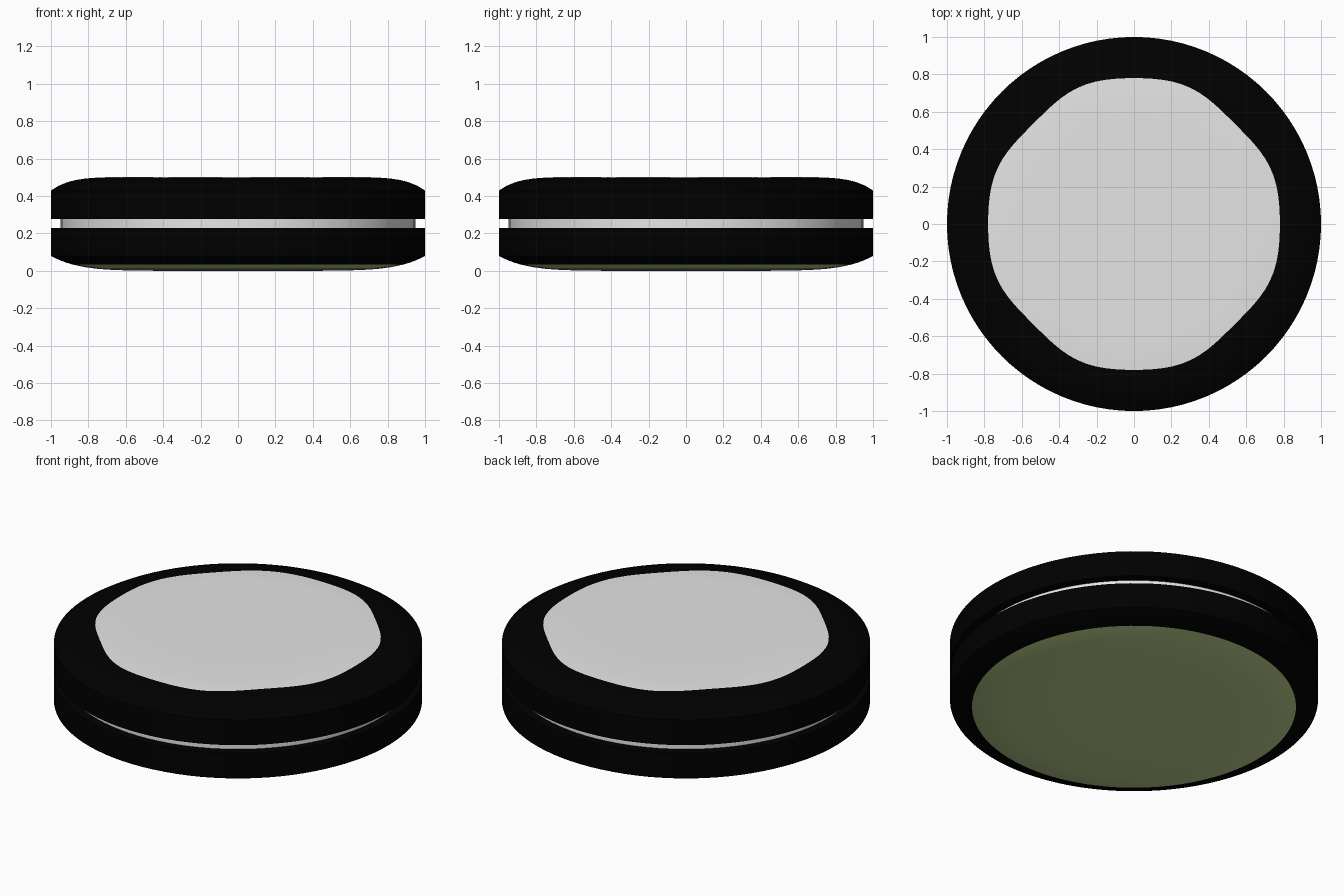
import bpy
import bmesh
from math import cos, sin, tau

if "Cube" in bpy.data.objects:
    bpy.data.objects.remove(bpy.data.objects["Cube"])

SEGMENTS = 96


def material(name, rgb):
    mat = bpy.data.materials.new(name)
    mat.use_nodes = True
    mat.diffuse_color = (*rgb, 1)
    mat.node_tree.nodes["Principled BSDF"].inputs["Base Color"].default_value = (*rgb, 1)
    return mat


black = material("black_casing", (0, 0, 0))
white = material("off_white", (0.79, 0.79, 0.79))
olive = material("olive_green", (0.50, 0.63, 0.27))


# Crown and base curves of the two shells, as height over radius
def crown(r):
    return 0.503 - 0.073 * r ** 10


def base(r):
    return 0.08 * r ** 7


# Outline of the top panel: a softened eight-sided shape
def soft_octagon(a):
    return 0.779 + 0.01 * cos(4 * a) - 0.009 * cos(8 * a)


def round_panel(a):
    return 0.88


def lathe(name, rings, mat, closed=False):
    """Each ring is a function of the angle giving (radius, height)."""
    bm = bmesh.new()
    loops = []
    for ring in rings:
        loop = []
        for i in range(SEGMENTS):
            a = tau * i / SEGMENTS
            r, z = ring(a)
            loop.append(bm.verts.new((r * cos(a), r * sin(a), z)))
        loops.append(loop)
    pairs = list(zip(loops, loops[1:]))
    if closed:
        pairs.append((loops[-1], loops[0]))
    else:
        bm.faces.new(loops[0])
        bm.faces.new(loops[-1])
    for lower, upper in pairs:
        for i in range(SEGMENTS):
            j = (i + 1) % SEGMENTS
            bm.faces.new((lower[i], lower[j], upper[j], upper[i]))
    bmesh.ops.recalc_face_normals(bm, faces=bm.faces)
    mesh = bpy.data.meshes.new(name)
    bm.to_mesh(mesh)
    bm.free()
    mesh.materials.append(mat)
    obj = bpy.data.objects.new(name, mesh)
    bpy.context.collection.objects.link(obj)
    bpy.ops.object.select_all(action="DESELECT")
    obj.select_set(True)
    bpy.context.view_layer.objects.active = obj
    bpy.ops.object.shade_smooth_by_angle(angle=0.5)


def fixed(r, z):
    return lambda a: (r, z)


def on_surface(outline, height, t):
    """Ring between the panel outline (t = 0) and the outer edge (t = 1)."""
    def ring(a):
        r = outline(a) + (1 - outline(a)) * t
        return r, height(r)
    return ring


def inside(outline, height, s, offset=0.0):
    """Ring at a fraction of the panel outline."""
    return lambda a: (outline(a) * s, height(outline(a) * s) + offset)


# Shell rims: hollow rings that hug the core and meet the panels
def shell(name, outline, height, seam):
    rings = [fixed(0.7, seam), fixed(1, seam)]
    rings += [on_surface(outline, height, t) for t in (1, 0.8, 0.6, 0.4, 0.2, 0)]
    lathe(name, rings, black, closed=True)


# Panels: shallow caps continuing the curve of their shell
def panel(name, outline, height, depth, mat):
    rings = [inside(outline, height, 1, depth)]
    rings += [inside(outline, height, s) for s in (1, 0.93, 0.85, 0.75, 0.6, 0.4, 0.1)]
    lathe(name, rings, mat)


shell("upper_shell", soft_octagon, crown, 0.278)
shell("lower_shell", round_panel, base, 0.23)
panel("top_panel", soft_octagon, crown, -0.05, white)
panel("bottom_panel", round_panel, base, 0.05, olive)

# Pale core showing in the groove between the shells
lathe("core", [fixed(0.948, 0.22), fixed(0.948, 0.288)], white)
